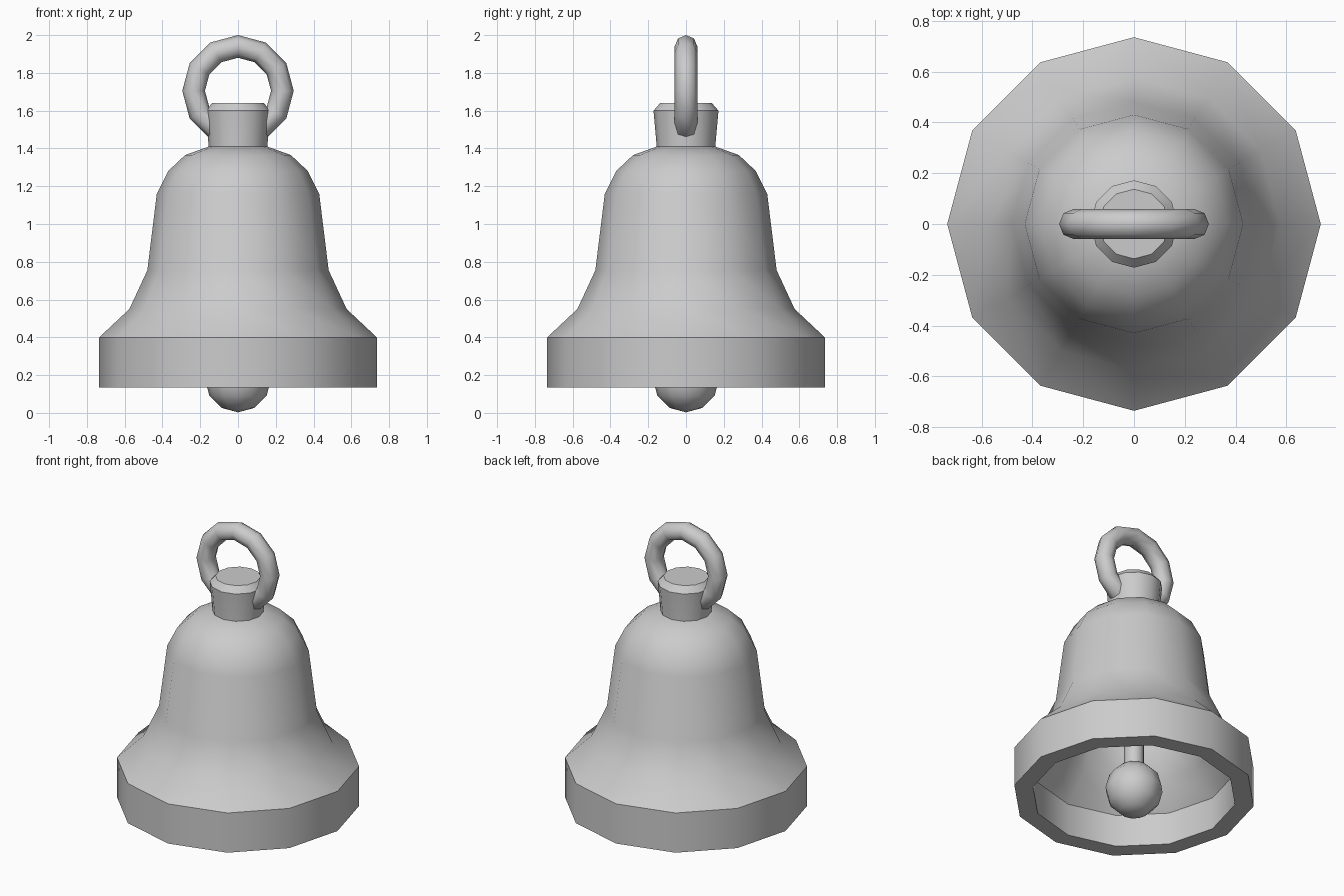
import bpy, bmesh, math
from mathutils import Matrix

cube = bpy.data.objects.get("Cube")
if cube:
    bpy.data.objects.remove(cube)

SIDES = 12

# Single metal colour
metal = bpy.data.materials.new("grey metal")
metal.use_nodes = True
grey = (0.6, 0.6, 0.6, 1)
metal.diffuse_color = grey
metal.node_tree.nodes["Principled BSDF"].inputs["Base Color"].default_value = grey


def finish(obj, angle):
    obj.data.materials.append(metal)
    bpy.ops.object.select_all(action='DESELECT')
    obj.select_set(True)
    bpy.context.view_layer.objects.active = obj
    bpy.ops.object.shade_smooth_by_angle(angle=math.radians(angle))


def lathe(name, profile, angle=40):
    """Revolve (radius, height) points around the z axis."""
    bm = bmesh.new()
    verts = [bm.verts.new((r, 0, z)) for r, z in profile]
    edges = [bm.edges.new(pair) for pair in zip(verts, verts[1:])]
    bmesh.ops.spin(bm, geom=verts + edges, cent=(0, 0, 0), axis=(0, 0, 1),
                   angle=math.tau, steps=SIDES)
    bmesh.ops.remove_doubles(bm, verts=bm.verts, dist=0.0005)
    bmesh.ops.recalc_face_normals(bm, faces=bm.faces)
    mesh = bpy.data.meshes.new(name)
    bm.to_mesh(mesh)
    bm.free()
    obj = bpy.data.objects.new(name, mesh)
    bpy.context.collection.objects.link(obj)
    finish(obj, angle)
    return obj


# Hollow body: outer wall from crown to rim, then inner wall back up
lathe("bell_body", [
    (0, 1.415), (0.155, 1.41), (0.28, 1.365), (0.37, 1.28), (0.43, 1.16),
    (0.48, 0.755), (0.575, 0.55), (0.735, 0.40), (0.735, 0.135),
    (0.62, 0.135), (0.62, 0.35), (0.48, 0.50), (0.39, 0.72),
    (0.34, 1.12), (0.24, 1.25), (0, 1.30)])

# Crown cap that holds the ring
lathe("crown_cap", [(0, 1.38), (0.155, 1.38), (0.155, 1.41), (0.172, 1.60),
                    (0.137, 1.64), (0, 1.64)])

# Clapper hanging inside
lathe("clapper_rod", [(0, 0.2), (0.06, 0.2), (0.06, 1.28), (0, 1.28)])
bpy.ops.mesh.primitive_uv_sphere_add(segments=SIDES, ring_count=6,
                                     radius=0.175, location=(0, 0, 0.178))
ball = bpy.context.object
ball.name = "clapper_ball"
finish(ball, 60)

# Upright hanging ring
bpy.ops.mesh.primitive_torus_add(major_segments=SIDES, minor_segments=8,
                                 major_radius=0.235, minor_radius=0.06)
ring = bpy.context.object
ring.name = "hanging_ring"
ring.data.transform(Matrix.Translation((0, 0, 1.705)) @ Matrix.Rotation(math.pi / 2, 4, 'X'))
finish(ring, 60)
